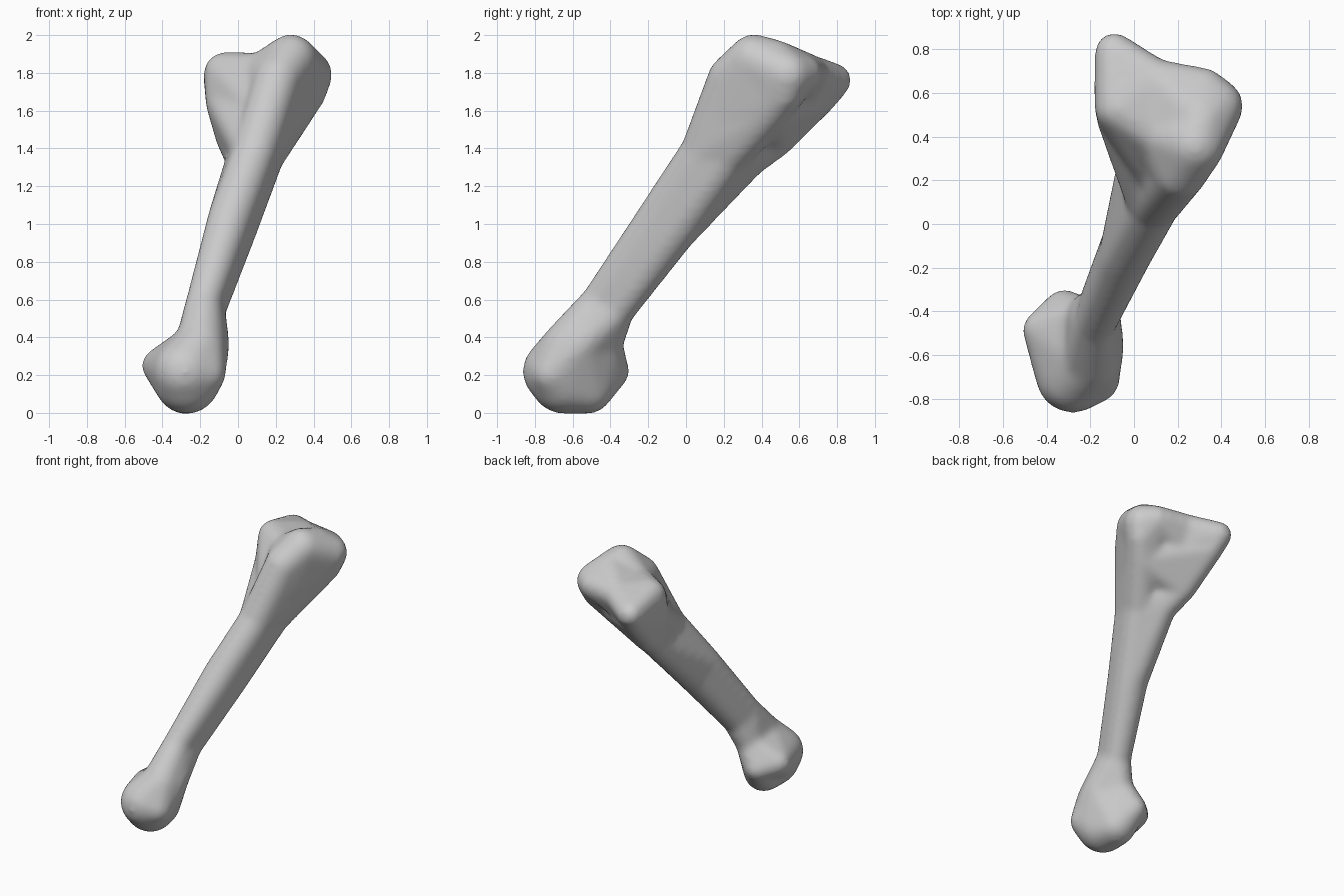
import bpy, bmesh
from mathutils import Matrix

cube = bpy.data.objects.get("Cube")
if cube:
    bpy.data.objects.remove(cube)

SWELL = .006  # extra radius that makes up for the softening

# Control balls: x, y, z, radius
neck_low = [(-.18, -.46, .59, .09), (-.16, -.37, .54, .09)]
shaft_mid = [(-.04, -.14, 1.03, .115), (-.02, -.06, .97, .115)]
shaft_top = [(.09, .09, 1.38, .115), (.03, .33, 1.34, .09), (.13, .22, 1.36, .11)]

apex = (-.09, .785, 1.76, .085)
apex_low = (-.07, .71, 1.67, .085)
side_high = (-.07, .53, 1.80, .105)
side_mid = (-.065, .48, 1.64, .10)
side_low = (-.02, .48, 1.45, .09)
crest = (.28, .36, 1.87, .13)
crest_back = (.31, .47, 1.855, .115)
crest_front = (.21, .24, 1.77, .12)
crest_low = (.16, .20, 1.56, .12)
plateau = (.12, .40, 1.80, .10)
lobe = (.375, .54, 1.79, .12)
lobe_back = (.32, .62, 1.80, .09)
lobe_under = (.37, .52, 1.69, .09)
lobe_low = (.28, .43, 1.59, .11)
hollow = (.09, .60, 1.70, .10)
end_middle = (.10, .66, 1.80, .09)

ball_front = (-.28, -.695, .22, .165)
ball_corner = (-.175, -.71, .21, .105)
ball_base = (-.27, -.65, .17, .17)
ball_top = (-.20, -.63, .35, .13)
ball_side = (-.15, -.56, .36, .10)
heel_base = (-.28, -.52, .13, .13)
heel_back = (-.32, -.395, .22, .09)
heel_ridge = (-.23, -.43, .36, .09)
side_knob = (-.42, -.485, .25, .085)

# Each mass is the convex skin around a group of balls
masses = [
    neck_low + shaft_mid,                                              # lower shaft
    shaft_mid + shaft_top,                                             # upper shaft
    shaft_top + [side_low, side_mid, crest_low],                       # neck of the head
    [side_low, side_mid, side_high, apex, apex_low],                   # narrow wing
    shaft_top[::2] + [crest_low, crest_front, lobe_low],               # broad wing root
    [crest_low, crest_front, crest, lobe_low, lobe_under],             # broad wing front
    [crest, crest_back, lobe, lobe_back, lobe_under, lobe_low],        # broad wing tip
    [side_high, side_mid, crest_low, plateau, hollow],                 # front web
    [plateau, crest, crest_front, crest_low, hollow],                  # crest web
    [side_high, apex, plateau, end_middle, hollow],                    # end plate, narrow half
    [plateau, crest_back, lobe_back, end_middle, hollow],              # end plate, broad half
    [side_mid, side_low, apex_low, crest_low, lobe_low, hollow],       # head underside
    neck_low + [ball_top, ball_side, heel_ridge],                      # ankle of the foot
    [ball_front, ball_corner, ball_base, ball_top, ball_side],         # rounded joint
    [ball_base, ball_top, ball_side, heel_base, heel_ridge],           # joint core
    [ball_base, heel_base, heel_back, heel_ridge],                     # heel
    [ball_front, ball_base, ball_top, side_knob, heel_back, heel_ridge],  # side knob
]


def add_mass(target, balls):
    """Add the convex hull of the balls to the target mesh."""
    part = bmesh.new()
    for x, y, z, r in balls:
        bmesh.ops.create_icosphere(part, subdivisions=3, radius=r + SWELL,
                                   matrix=Matrix.Translation((x, y, z)))
    hull = bmesh.new()
    for v in part.verts:
        hull.verts.new(v.co)
    part.free()
    bmesh.ops.convex_hull(hull, input=hull.verts)
    loose = [v for v in hull.verts if not v.link_faces]
    bmesh.ops.delete(hull, geom=loose, context='VERTS')
    bmesh.ops.recalc_face_normals(hull, faces=hull.faces)
    temp = bpy.data.meshes.new("mass")
    hull.to_mesh(temp)
    hull.free()
    target.from_mesh(temp)
    bpy.data.meshes.remove(temp)


bm = bmesh.new()
for balls in masses:
    add_mass(bm, balls)
mesh = bpy.data.meshes.new("long_bone")
bm.to_mesh(mesh)
bm.free()
bone = bpy.data.objects.new("long_bone", mesh)
bpy.context.collection.objects.link(bone)

# Fuse the masses and soften the joins
fuse = bone.modifiers.new("fuse", 'REMESH')
fuse.mode = 'VOXEL'
fuse.voxel_size = .018
soften = bone.modifiers.new("soften", 'SMOOTH')
soften.factor = .5
soften.iterations = 16
bpy.context.view_layer.objects.active = bone
bone.select_set(True)
for name in ("fuse", "soften"):
    bpy.ops.object.modifier_apply(modifier=name)

# Plain grey surface
grey = bpy.data.materials.new("bone_grey")
grey.use_nodes = True
colour = (.6, .6, .6, 1)
grey.diffuse_color = colour
grey.node_tree.nodes["Principled BSDF"].inputs["Base Color"].default_value = colour
bone.data.materials.clear()
bone.data.materials.append(grey)
bpy.ops.object.shade_smooth()
